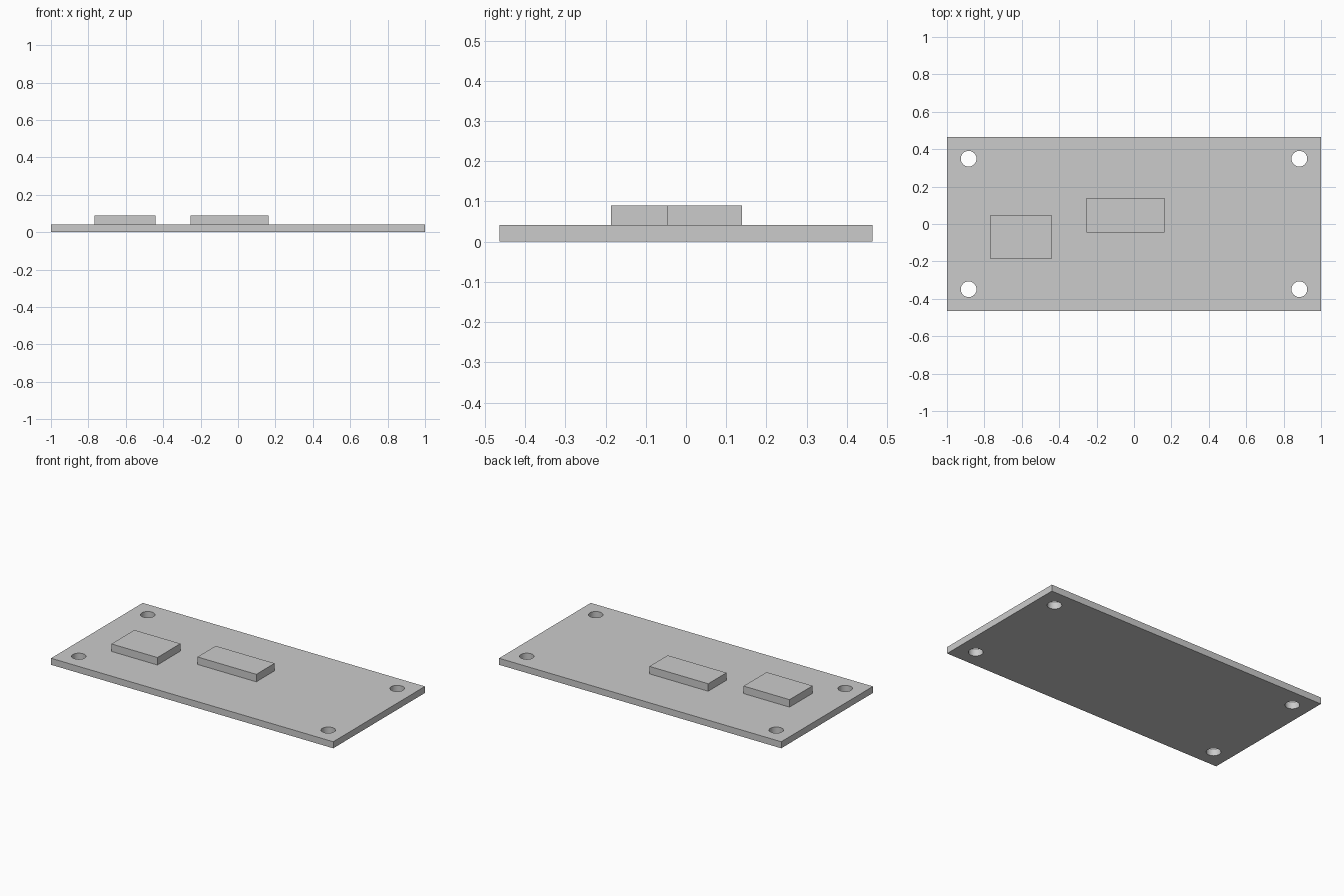
import bpy
import math

cube = bpy.data.objects.get("Cube")
if cube:
    bpy.data.objects.remove(cube, do_unlink=True)

# Single plain grey finish
grey = bpy.data.materials.new("light_grey")
grey.use_nodes = True
colour = (0.6, 0.6, 0.6, 1)
grey.diffuse_color = colour
grey.node_tree.nodes["Principled BSDF"].inputs["Base Color"].default_value = colour

BOARD_TOP = 0.042
CHIP_TOP = 0.09


def block(name, x0, x1, y0, y1, z0, z1):
    """Box spanning the given limits."""
    bpy.ops.mesh.primitive_cube_add(
        size=1, location=((x0 + x1) / 2, (y0 + y1) / 2, (z0 + z1) / 2))
    ob = bpy.context.object
    ob.name = name
    ob.scale = (x1 - x0, y1 - y0, z1 - z0)
    bpy.ops.object.transform_apply(location=False, rotation=False, scale=True)
    ob.data.materials.append(grey)
    return ob


# Circuit board plate
board = block("board", -1, 1, -0.464, 0.464, 0, BOARD_TOP)

# Mounting holes near the four corners
for sx in (-1, 1):
    for sy in (-1, 1):
        bpy.ops.mesh.primitive_cylinder_add(
            vertices=48, radius=0.042, depth=0.2,
            location=(sx * 0.884, sy * 0.349, BOARD_TOP / 2))
        cutter = bpy.context.object
        cutter.name = "hole_cutter"
        cutter.hide_render = True
        cutter.data.materials.append(grey)
        cut = board.modifiers.new("mounting_hole", 'BOOLEAN')
        cut.operation = 'DIFFERENCE'
        cut.solver = 'EXACT'
        cut.object = cutter
        bpy.ops.object.select_all(action='DESELECT')
        board.select_set(True)
        bpy.context.view_layer.objects.active = board
        bpy.ops.object.modifier_apply(modifier=cut.name)
        bpy.data.objects.remove(cutter, do_unlink=True)

# Smooth hole walls, sharp rims
bpy.ops.object.shade_smooth_by_angle(angle=math.radians(30))

# Raised components on the top face
block("square_chip", -0.767, -0.441, -0.186, 0.047, BOARD_TOP, CHIP_TOP)
block("long_chip", -0.255, 0.162, -0.046, 0.139, BOARD_TOP, CHIP_TOP)
